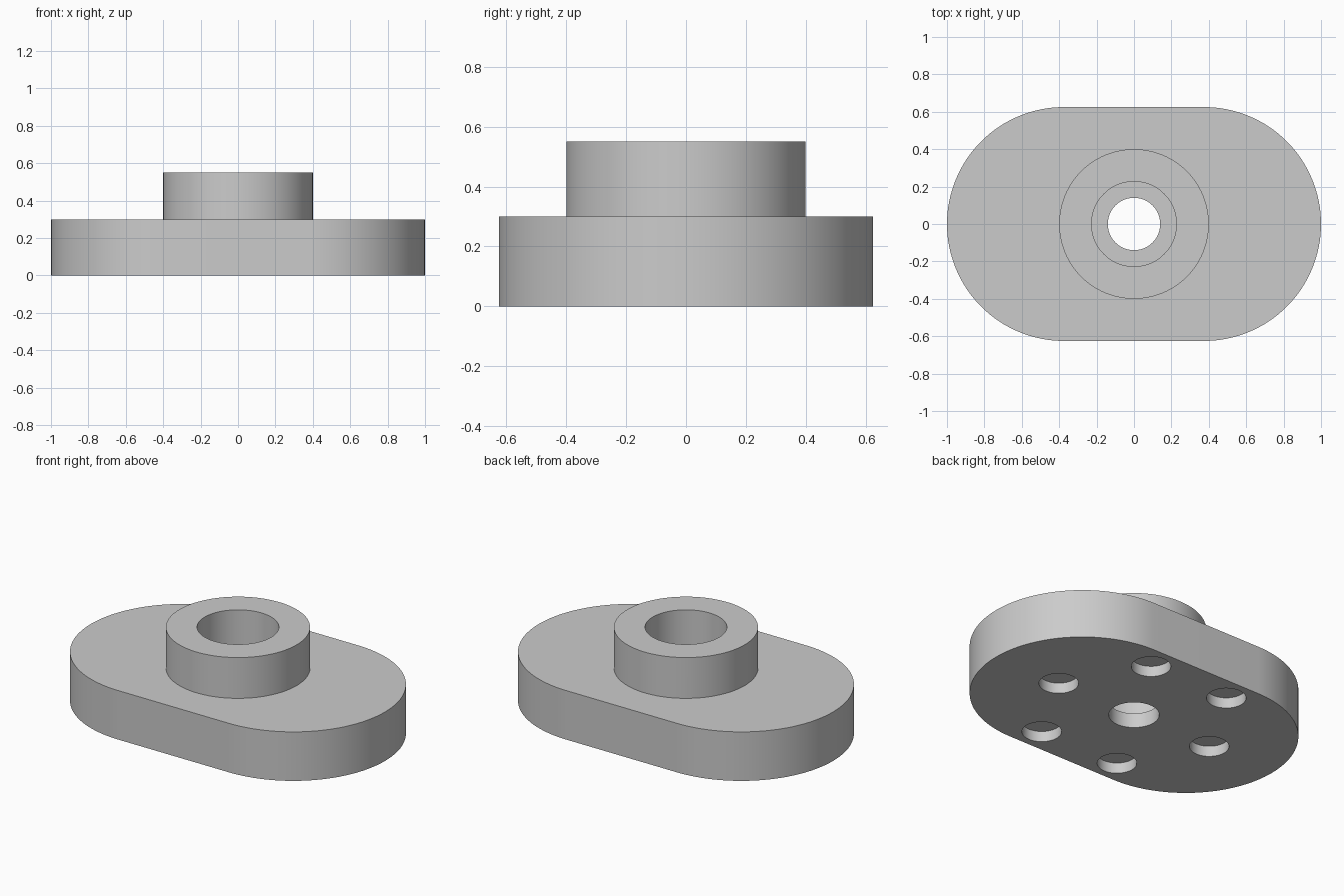
import bpy, bmesh
from math import pi, cos, sin, radians

cube = bpy.data.objects.get("Cube")
if cube:
    bpy.data.objects.remove(cube)

R, OFF = 0.625, 0.375            # end radius and end centre of the plate
PLATE_TOP, HUB_TOP = 0.3, 0.55
FLOOR = 0.09                     # floor of the wide bore
BOLT_RING, BOLT_R, BOLT_DEPTH = 0.545, 0.11, 0.065

grey = bpy.data.materials.new("plain_grey")
grey.use_nodes = True
colour = (0.6, 0.6, 0.6, 1)
grey.diffuse_color = colour
grey.node_tree.nodes["Principled BSDF"].inputs["Base Color"].default_value = colour


def prism(name, outline, z0, z1):
    """Extrude a flat outline between two heights."""
    bm = bmesh.new()
    face = bm.faces.new([bm.verts.new((x, y, z0)) for x, y in outline])
    top = bmesh.ops.extrude_face_region(bm, geom=[face])["geom"]
    bmesh.ops.translate(bm, vec=(0, 0, z1 - z0),
                        verts=[v for v in top if isinstance(v, bmesh.types.BMVert)])
    bmesh.ops.recalc_face_normals(bm, faces=bm.faces)
    mesh = bpy.data.meshes.new(name)
    bm.to_mesh(mesh)
    bm.free()
    mesh.materials.append(grey)
    obj = bpy.data.objects.new(name, mesh)
    bpy.context.collection.objects.link(obj)
    return obj


def circle(r, cx=0, cy=0, n=96):
    return [(cx + r * cos(2 * pi * i / n), cy + r * sin(2 * pi * i / n)) for i in range(n)]


def stadium(n=64):
    arc = [-pi / 2 + pi * i / n for i in range(n + 1)]
    right = [(OFF + R * cos(a), R * sin(a)) for a in arc]
    return right + [(-x, -y) for x, y in right]


# Rounded plate with a round hub on top
body = prism("flange_body", stadium(), 0, PLATE_TOP)
hub = prism("hub_tool", circle(0.4), PLATE_TOP - 0.1, HUB_TOP)

# Narrow through hole, wide bore from above, six blind bolt holes below
cutters = [prism("through_hole_cutter", circle(0.14), -0.1, 0.7),
           prism("wide_bore_cutter", circle(0.227), FLOOR, 0.7)]
for i in range(6):
    a = radians(60 * i)
    hole = circle(BOLT_R, BOLT_RING * cos(a), BOLT_RING * sin(a), 48)
    cutters.append(prism(f"bolt_hole_cutter_{i + 1}", hole, -0.1, BOLT_DEPTH))

for tool, op in [(hub, 'UNION')] + [(c, 'DIFFERENCE') for c in cutters]:
    mod = body.modifiers.new(tool.name, 'BOOLEAN')
    mod.operation, mod.object, mod.solver = op, tool, 'EXACT'

# Bake the cuts, then drop the tools
bpy.context.view_layer.update()
result = bpy.data.meshes.new_from_object(
    body.evaluated_get(bpy.context.evaluated_depsgraph_get()))
body.modifiers.clear()
body.data = result
for tool in [hub] + cutters:
    bpy.data.objects.remove(tool)

for obj in bpy.context.selected_objects:
    obj.select_set(False)
bpy.context.view_layer.objects.active = body
body.select_set(True)
bpy.ops.object.shade_smooth_by_angle(angle=radians(30))
